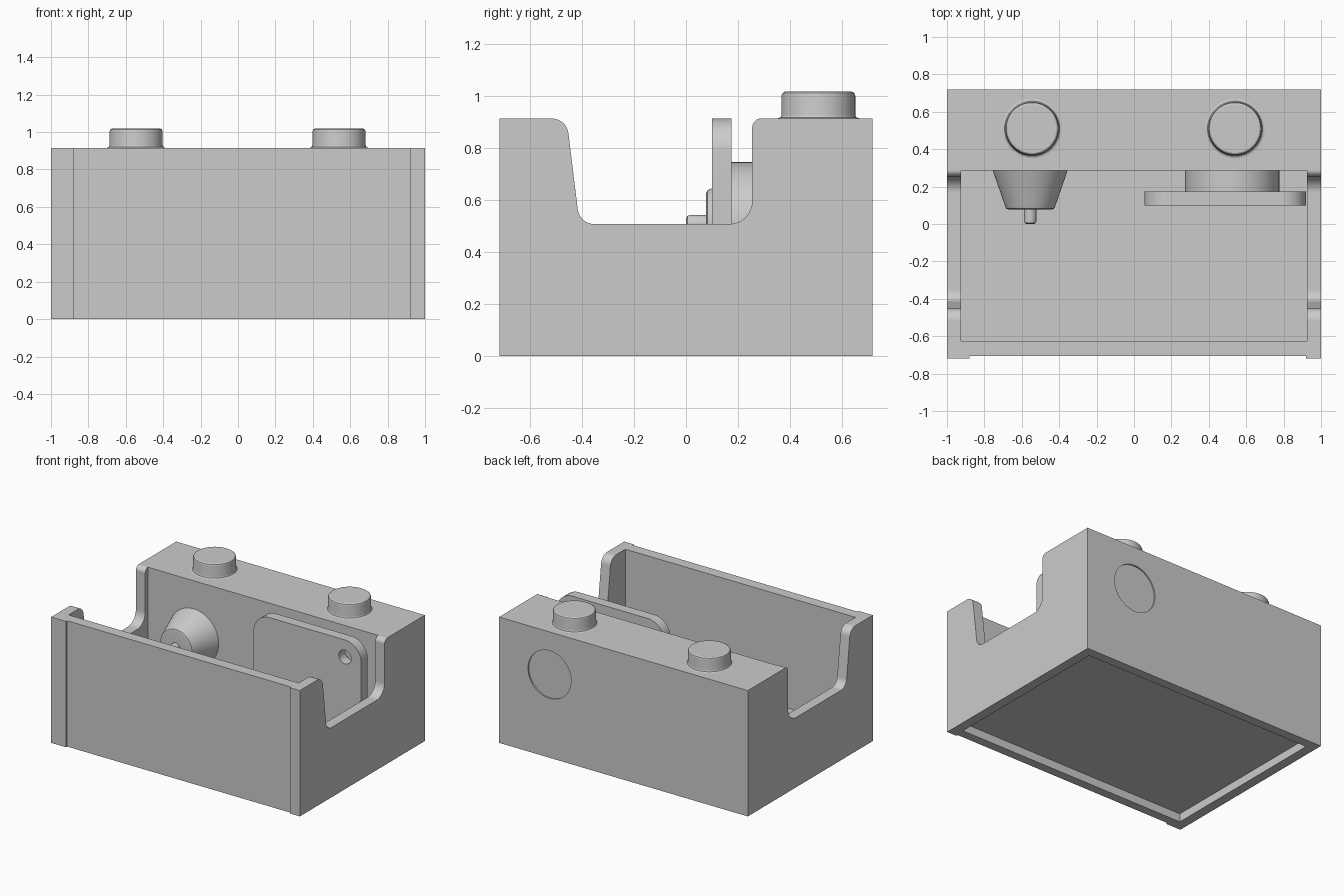
import bpy, bmesh, math
from mathutils import Vector

if "Cube" in bpy.data.objects:
    bpy.data.objects.remove(bpy.data.objects["Cube"], do_unlink=True)

grey = bpy.data.materials.new("plain grey")
grey.use_nodes = True
COLOUR = (0.6, 0.6, 0.6, 1)
grey.diffuse_color = COLOUR
grey.node_tree.nodes["Principled BSDF"].inputs["Base Color"].default_value = COLOUR


def make(name, bm):
    """Turn a bmesh into a grey object."""
    bmesh.ops.recalc_face_normals(bm, faces=bm.faces)
    mesh = bpy.data.meshes.new(name)
    bm.to_mesh(mesh)
    bm.free()
    obj = bpy.data.objects.new(name, mesh)
    bpy.context.collection.objects.link(obj)
    mesh.materials.append(grey)
    return obj


def rounded(points, steps=8):
    """Replace each (a, b, radius) corner with a tangent arc."""
    out = []
    for i, (a, b, r) in enumerate(points):
        p = Vector((a, b))
        if not r:
            out.append(p)
            continue
        u = (Vector(points[i - 1][:2]) - p).normalized()
        v = (Vector(points[(i + 1) % len(points)][:2]) - p).normalized()
        half = u.angle(v) / 2
        centre = p + (u + v).normalized() * r / math.sin(half)
        s = p + u * r / math.tan(half) - centre
        e = p + v * r / math.tan(half) - centre
        for k in range(steps + 1):
            t = k / steps
            d = s.normalized().slerp(e.normalized(), t)
            out.append(centre + d * r)
    return out


def extrude(name, outline, place, move):
    """Extrude a flat outline, mapped into space by place, along move."""
    bm = bmesh.new()
    face = bm.faces.new([bm.verts.new(place(p)) for p in outline])
    geo = bmesh.ops.extrude_face_region(bm, geom=[face])["geom"]
    bmesh.ops.translate(bm, vec=move, verts=[g for g in geo if isinstance(g, bmesh.types.BMVert)])
    return make(name, bm)


def box(name, lo, hi, bevel_top=0):
    bm = bmesh.new()
    bmesh.ops.create_cube(bm, size=1)
    for v in bm.verts:
        v.co = [lo[i] if v.co[i] < 0 else hi[i] for i in range(3)]
    if bevel_top:
        top = [e for e in bm.edges if all(v.co.z == hi[2] for v in e.verts)]
        bmesh.ops.bevel(bm, geom=top, offset=bevel_top, segments=5, profile=0.5, affect="EDGES")
    return make(name, bm)


def lathe(name, profile, centre, axis):
    """Spin (radius, distance) pairs around z, or around -y."""
    bm = bmesh.new()
    verts = [bm.verts.new((r, 0, h)) for r, h in profile]
    edges = [bm.edges.new(pair) for pair in zip(verts, verts[1:])]
    bmesh.ops.spin(bm, geom=verts + edges, cent=(0, 0, 0), axis=(0, 0, 1),
                   angle=math.tau, steps=64, use_duplicate=False)
    bmesh.ops.remove_doubles(bm, verts=bm.verts, dist=0.0002)
    for v in bm.verts:
        x, y, h = v.co
        v.co = Vector(centre) + Vector((x, y, h) if axis == "z" else (x, -h, y))
    return make(name, bm)


def cut(obj, cutter):
    cutter.hide_render = True
    mod = obj.modifiers.new("cut", "BOOLEAN")
    mod.operation, mod.solver, mod.object = "DIFFERENCE", "EXACT", cutter
    bpy.context.view_layer.objects.active = obj
    bpy.ops.object.modifier_apply(modifier=mod.name)
    bpy.data.objects.remove(cutter, do_unlink=True)


def smooth(obj):
    bpy.ops.object.select_all(action="DESELECT")
    obj.select_set(True)
    bpy.context.view_layer.objects.active = obj
    bpy.ops.object.shade_smooth_by_angle(angle=math.radians(32))
    mod = obj.modifiers.new("even shading", "WEIGHTED_NORMAL")
    mod.keep_sharp = True


# Housing: side silhouette with the dipped opening, run across the width
side = rounded([
    (-0.718, 0, 0), (0.718, 0, 0), (0.718, 0.915, 0), (0.255, 0.915, 0.035),
    (0.255, 0.508, 0.09), (-0.41, 0.508, 0.065), (-0.46, 0.915, 0.065), (-0.718, 0.915, 0)])
housing = extrude("housing", side, lambda p: (-1, p.x, p.y), (2, 0, 0))

# Cavity, underside recess, front panel and round back inset
cut(housing, box("cavity_cutter", (-0.925, -0.625, 0.11), (0.925, 0.285, 1.2)))
cut(housing, box("underside_cutter", (-0.93, -0.64, -0.1), (0.93, 0.65, 0.06), 0.03))
cut(housing, box("panel_cutter", (-0.88, -0.9, -0.1), (0.92, -0.705, 1.2)))
cut(housing, lathe("inset_cutter", [(0, 0), (0.173, 0), (0.173, 0.2), (0, 0.2)],
                   (0.595, 0.908, 0.605), "y"))
smooth(housing)

# Top buttons
for label, x in (("right", -0.545), ("left", 0.54)):
    profile = [(0.158, -0.01), (0.158, 0), (0.147, 0.004), (0.142, 0.014), (0.142, 0.088),
               (0.138, 0.098), (0.13, 0.103), (0, 0.103)]
    smooth(lathe(label + "_top_button", profile, (x, 0.51, 0.915), "z"))

# Tapered knob with a small nub on the inner back wall
knob = [(0.205, -0.01), (0.2, 0), (0.132, 0.195), (0.127, 0.203), (0.118, 0.207), (0.033, 0.207),
        (0.033, 0.27), (0.029, 0.28), (0.02, 0.285), (0, 0.285)]
smooth(lathe("tapered_knob", knob, (-0.555, 0.285, 0.51), "y"))

# Rounded plate with a hole, held by a round post
smooth(lathe("plate_post", [(0.252, -0.01), (0.252, 0.12)], (0.525, 0.285, 0.495), "y"))
corners = [(0.055, 0.12), (0.92, 0.12), (0.92, 0.915), (0.055, 0.915)]
plate = extrude("rounded_plate", rounded([(x, z, 0.13) for x, z in corners], 10),
                lambda p: (p.x, 0.1, p.y), (0, 0.075, 0))
cut(plate, lathe("hole_cutter", [(0, -0.2), (0.05, -0.2), (0.05, 0.2), (0, 0.2)],
                 (0.79, 0.14, 0.79), "y"))
smooth(plate)
